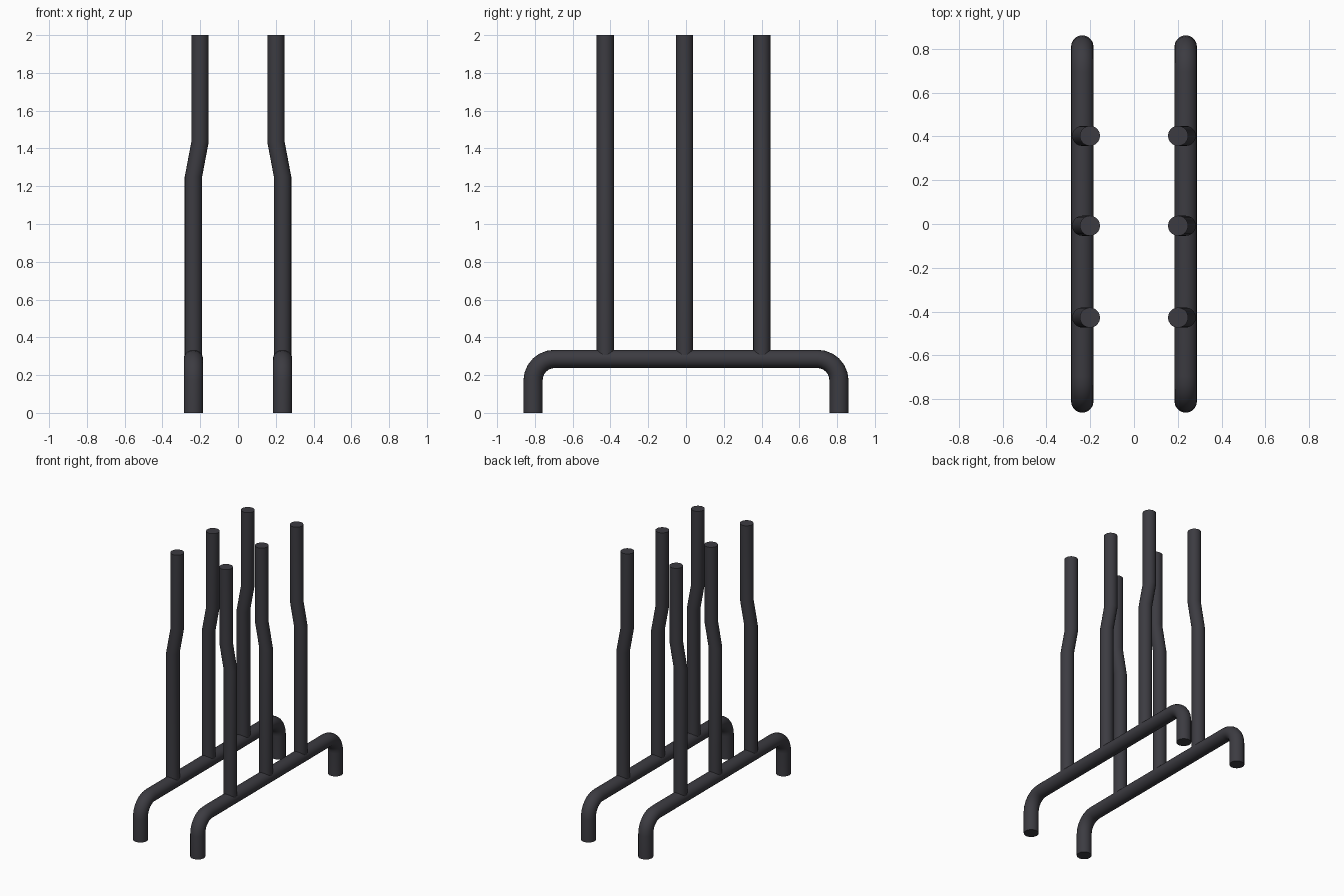
import bpy, bmesh, math
from mathutils import Vector

if "Cube" in bpy.data.objects:
    bpy.data.objects.remove(bpy.data.objects["Cube"])

SIDES = 20
steel = bpy.data.materials.new("dark grey steel")
steel.diffuse_color = (0.045, 0.044, 0.053, 1)
steel.use_nodes = True
steel.node_tree.nodes["Principled BSDF"].inputs["Base Color"].default_value = steel.diffuse_color


def tube(name, rings):
    """Skin a capped tube over rings of (centre, in-plane vector a, vector b)."""
    bm = bmesh.new()
    loops = []
    for c, a, b in rings:
        loops.append([bm.verts.new(c + a * math.cos(t) + b * math.sin(t))
                      for t in (2 * math.pi * i / SIDES for i in range(SIDES))])
    for lo, hi in zip(loops, loops[1:]):
        for i in range(SIDES):
            j = (i + 1) % SIDES
            bm.faces.new((lo[i], lo[j], hi[j], hi[i]))
    bm.faces.new(loops[0])
    bm.faces.new(loops[-1])
    bmesh.ops.recalc_face_normals(bm, faces=bm.faces)
    me = bpy.data.meshes.new(name)
    bm.to_mesh(me)
    bm.free()
    me.materials.append(steel)
    ob = bpy.data.objects.new(name, me)
    bpy.context.collection.objects.link(ob)
    bpy.ops.object.select_all(action='DESELECT')
    ob.select_set(True)
    bpy.context.view_layer.objects.active = ob
    bpy.ops.object.shade_smooth_by_angle(angle=math.radians(40))


RAIL_X, RAIL_Z, LEG_Y, BEND = 0.236, 0.286, 0.81, 0.115

for side, sx in (("left", -1), ("right", 1)):
    x = sx * RAIL_X
    # Base rail: leg, rounded corner, long bar, rounded corner, leg
    rings = []
    for sy, order in ((-1, 1), (1, -1)):
        half = [(Vector((x, sy * LEG_Y, 0)), Vector((0, -sy, 0)) * 0.051)]
        for i in range(7):
            t = math.pi / 2 * i / 6
            d = Vector((0, sy * math.cos(t), math.sin(t)))
            c = Vector((x, sy * (LEG_Y - BEND), RAIL_Z - BEND)) + d * BEND
            half.append((c, -d * (0.051 - 0.003 * i / 6)))
        rings += [(c, a, Vector((0.051, 0, 0))) for c, a in half[::order]]
    tube(side + "_base_rail", rings)

    # Upright posts with an inward kink
    for label, y in (("front", -0.427), ("middle", -0.008), ("back", 0.402)):
        a, b = Vector((0.046, 0, 0)), Vector((0, 0.046, 0))
        path = [(x, RAIL_Z), (x, 1.25), (sx * 0.201, 1.435), (sx * 0.201, 2.0)]
        tube(f"{side}_{label}_post", [(Vector((px, y, z)), a, b) for px, z in path])
